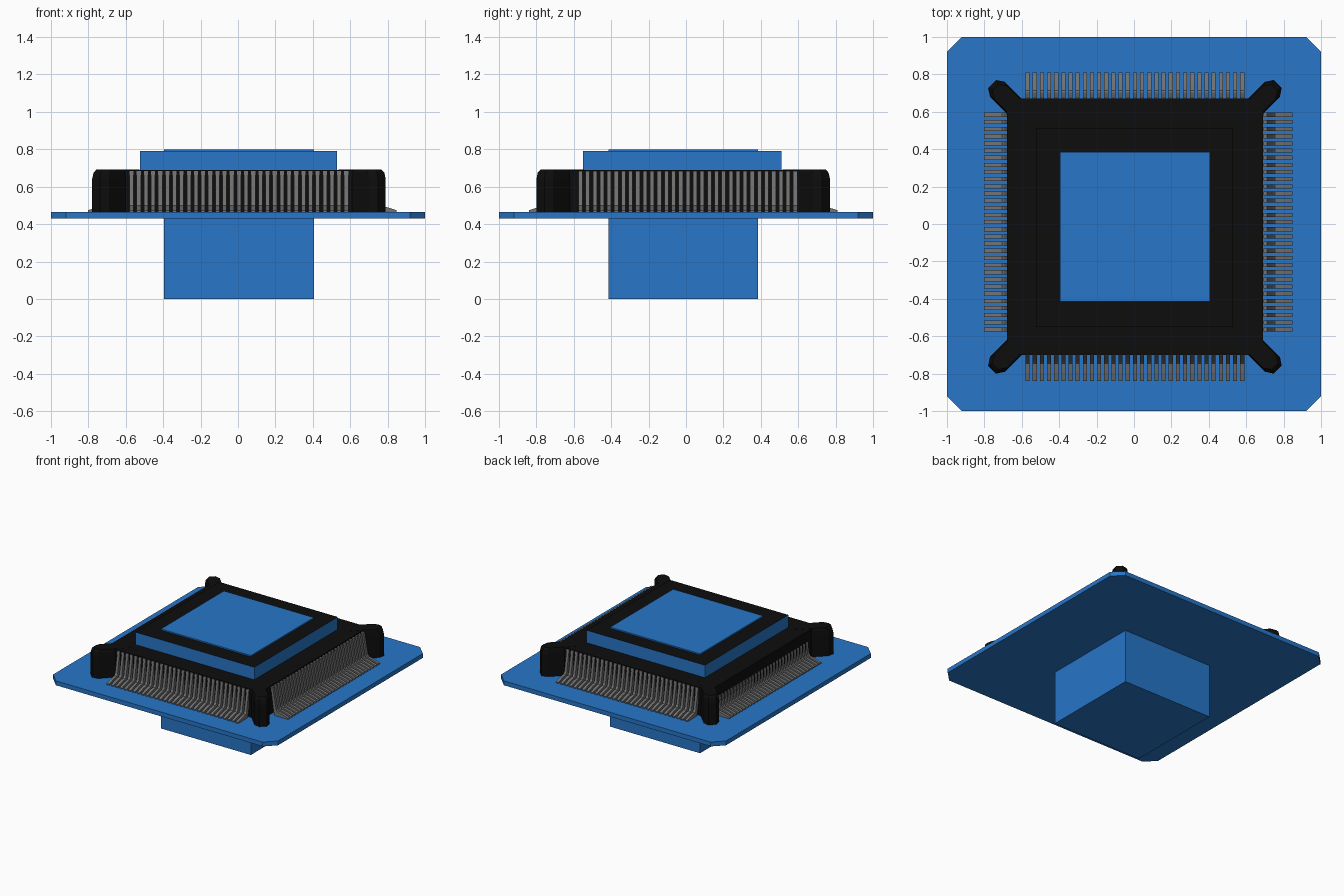
import bpy, bmesh, math
from mathutils import Matrix, Vector

if "Cube" in bpy.data.objects:
    bpy.data.objects.remove(bpy.data.objects["Cube"])


def material(name, color):
    m = bpy.data.materials.new(name)
    m.diffuse_color = (*color, 1)
    m.use_nodes = True
    m.node_tree.nodes["Principled BSDF"].inputs["Base Color"].default_value = m.diffuse_color
    return m


BLUE = material("blue", (0.02, 0.18, 0.58))
BLACK = material("black", (0.004, 0.004, 0.004))
METAL = material("lead_metal", (0.17, 0.17, 0.17))


def make_object(name, bm, *mats):
    bmesh.ops.recalc_face_normals(bm, faces=bm.faces)
    me = bpy.data.meshes.new(name)
    bm.to_mesh(me)
    bm.free()
    for m in mats:
        me.materials.append(m)
    ob = bpy.data.objects.new(name, me)
    bpy.context.collection.objects.link(ob)
    return ob


def loft(bm, rings):
    """Closed solid through a stack of equal-length point rings."""
    vs = [[bm.verts.new(p) for p in r] for r in rings]
    n = len(vs[0])
    for a, b in zip(vs, vs[1:]):
        for i in range(n):
            j = (i + 1) % n
            bm.faces.new((a[i], a[j], b[j], b[i]))
    bm.faces.new(vs[0][::-1])
    bm.faces.new(vs[-1])


def slab(name, x0, x1, y0, y1, z0, z1, mat, c=0.0):
    """Rectangular block with optional corner cuts."""
    if c:
        plan = [(x0 + c, y0), (x1 - c, y0), (x1, y0 + c), (x1, y1 - c),
                (x1 - c, y1), (x0 + c, y1), (x0, y1 - c), (x0, y0 + c)]
    else:
        plan = [(x0, y0), (x1, y0), (x1, y1), (x0, y1)]
    bm = bmesh.new()
    loft(bm, [[(x, y, z) for x, y in plan] for z in (z0, z1)])
    return make_object(name, bm, mat)


# Board, core block and chip body
slab("board", -1, 1, -1, 1, 0.43, 0.465, BLUE, 0.08)
slab("core_block", -0.395, 0.405, -0.415, 0.385, 0, 0.80, BLUE)
slab("chip_body", -0.68, 0.69, -0.70, 0.67, 0.46, 0.69, BLACK, 0.07)

# Raised cap: blue sides, black top
cap = slab("chip_cap", -0.525, 0.53, -0.55, 0.51, 0.69, 0.79, BLUE)
cap.data.materials.append(BLACK)
for f in cap.data.polygons:
    if f.normal.z > 0.5:
        f.material_index = 1

# Corner bumpers pointing along the diagonals
for k, name in enumerate(("back_right", "back_left", "front_left", "front_right")):
    turn = Matrix.Translation((0.005, -0.015, 0)) @ Matrix.Rotation(math.pi / 4 + k * math.pi / 2, 4, 'Z')
    rings = []
    for z, inset in ((0.46, 0), (0.64, 0), (0.675, 0.008), (0.691, 0.024)):
        w, tip = 0.056 - inset * 0.3, 1.08 - inset
        plan = [(0.80, -w), (tip - 0.04, -w), (tip, -w + 0.026),
                (tip, w - 0.026), (tip - 0.04, w), (0.80, w)]
        rings.append([turn @ Vector((u, v, z)) for u, v in plan])
    bm = bmesh.new()
    loft(bm, rings)
    make_object("corner_bumper_" + name, bm, BLACK)

# Leads: a bent strip profile (outward distance, height) repeated along each side
PROFILE = [(-0.015, 0.685), (0.004, 0.685), (0.034, 0.515), (0.045, 0.5),
           (0.09, 0.49), (0.14, 0.474), (0.14, 0.463), (0.02, 0.463), (0.01, 0.50)]
COUNT, SPAN, WIDTH = 31, 1.17, 0.022
SIDES = (("front", (0, -1), 0.70), ("back", (0, 1), 0.67),
         ("right", (1, 0), 0.708), ("left", (-1, 0), 0.662))
for name, (nx, ny), edge in SIDES:
    bm = bmesh.new()
    cx, cy = (0.005, 0) if ny else (0, 0.01)
    for i in range(COUNT):
        t = (i / (COUNT - 1) - 0.5) * (SPAN - WIDTH)
        rings = []
        for s in (t - WIDTH / 2, t + WIDTH / 2):
            rings.append([(cx + nx * (edge + d) + abs(ny) * s,
                           cy + ny * (edge + d) + abs(nx) * s, z) for d, z in PROFILE])
        # offsets along the outward axis are already held in edge
        loft(bm, rings)
    make_object("leads_" + name, bm, METAL)
